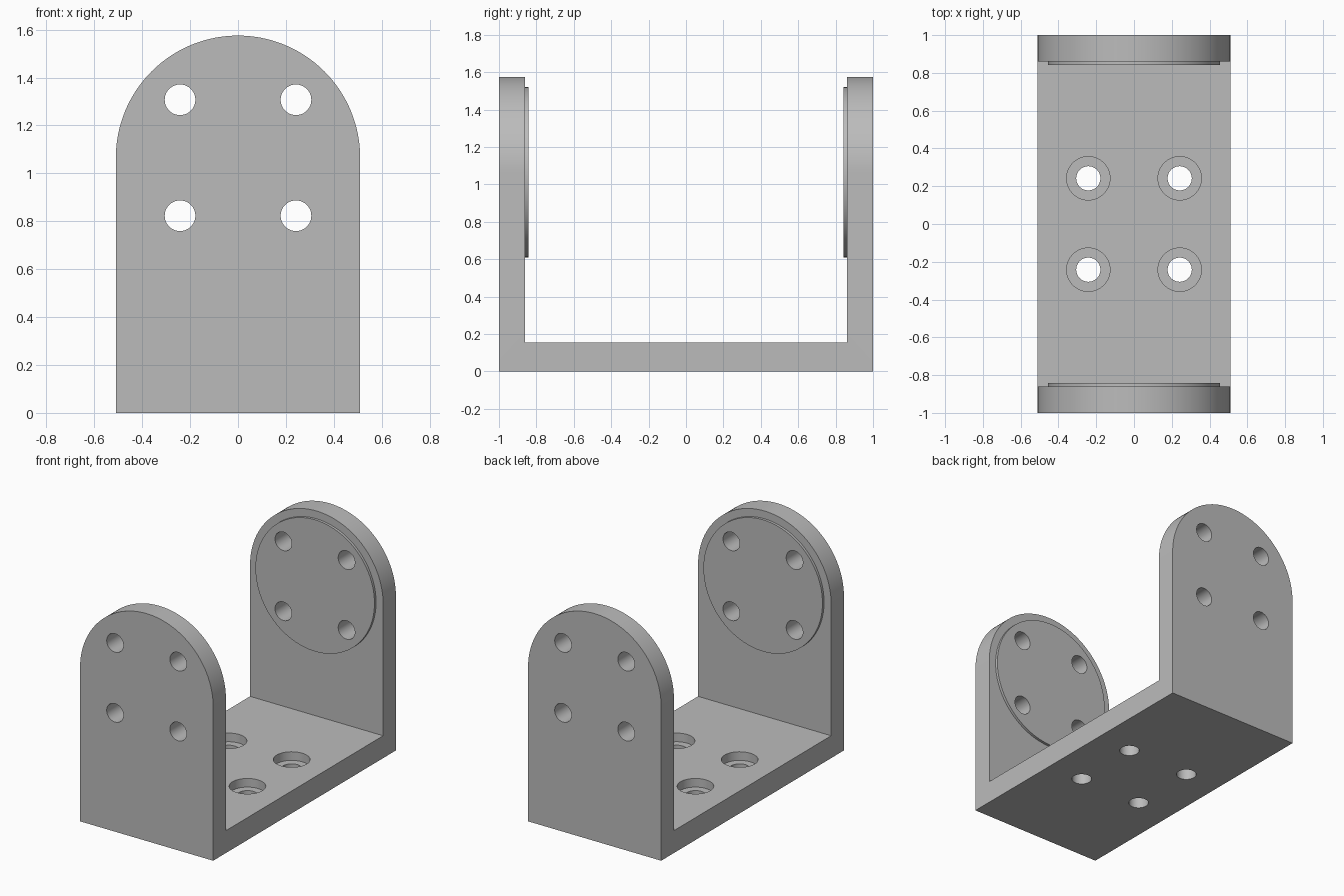
import bpy
import bmesh
from math import sin, cos, pi, radians
from mathutils import Vector

if "Cube" in bpy.data.objects:
    bpy.data.objects.remove(bpy.data.objects["Cube"])

HALF_W, HALF_L = 0.51, 1.0      # bracket half width and half length
AXIS_Z = 1.065                  # centre height of the rounded ears
WALL_Y, FLOOR_Z = 0.86, 0.155   # inner wall face and floor top
BOSS_R, BOSS_Y = 0.456, 0.842   # raised round pads
HOLE_R, BORE_R = 0.064, 0.115
BORE_Z = 0.095
PITCH = 0.242                   # hole offset from the pattern centre

gray = bpy.data.materials.new("plain gray")
gray.use_nodes = True
color = (0.5, 0.5, 0.5, 1)
gray.diffuse_color = color
gray.node_tree.nodes["Principled BSDF"].inputs["Base Color"].default_value = color


def prism(name, points, direction):
    """Extrude a closed outline into a solid."""
    bm = bmesh.new()
    face = bm.faces.new([bm.verts.new(p) for p in points])
    grown = bmesh.ops.extrude_face_region(bm, geom=[face])["geom"]
    verts = [v for v in grown if isinstance(v, bmesh.types.BMVert)]
    bmesh.ops.translate(bm, vec=direction, verts=verts)
    bmesh.ops.recalc_face_normals(bm, faces=bm.faces)
    mesh = bpy.data.meshes.new(name)
    bm.to_mesh(mesh)
    bm.free()
    mesh.materials.append(gray)
    obj = bpy.data.objects.new(name, mesh)
    bpy.context.collection.objects.link(obj)
    return obj


def cylinder(name, radius, start, end, sides=48):
    """Round solid between two points, along y or z."""
    start, end = Vector(start), Vector(end)
    along = end - start
    side = Vector((0, 0, 1)) if abs(along.y) > abs(along.z) else Vector((0, 1, 0))
    ring = [start + radius * (cos(a) * Vector((1, 0, 0)) + sin(a) * side)
            for a in (2 * pi * i / sides for i in range(sides))]
    return prism(name, ring, along)


def combine(target, tool, operation):
    """Apply a boolean and discard the tool."""
    mod = target.modifiers.new(operation, "BOOLEAN")
    mod.operation, mod.object, mod.solver = operation, tool, "EXACT"
    bpy.context.view_layer.objects.active = target
    bpy.ops.object.modifier_apply(modifier=mod.name)
    bpy.data.objects.remove(tool)


# Arched outline swept along the whole length
arc = [(HALF_W * cos(pi * i / 64), -HALF_L, AXIS_Z + HALF_W * sin(pi * i / 64))
       for i in range(65)]
outline = [(-HALF_W, -HALF_L, 0), (HALF_W, -HALF_L, 0)] + arc
bracket = prism("u_bracket", outline, Vector((0, 2 * HALF_L, 0)))

# Open channel between the ears
channel = [(-1, -WALL_Y, FLOOR_Z), (-1, WALL_Y, FLOOR_Z),
           (-1, WALL_Y, 2), (-1, -WALL_Y, 2)]
combine(bracket, prism("channel_cutter", channel, Vector((2, 0, 0))), "DIFFERENCE")

# Round pads on the inner ear faces
for s in (-1, 1):
    pad = cylinder("round_pad", BOSS_R, (0, s * BOSS_Y, AXIS_Z),
                   (0, s * (WALL_Y + 0.05), AXIS_Z), 96)
    combine(bracket, pad, "UNION")

# Ear bolt holes and counterbored floor holes
for x in (-PITCH, PITCH):
    for d in (-PITCH, PITCH):
        combine(bracket, cylinder("ear_hole_cutter", HOLE_R, (x, -1.2, AXIS_Z + d),
                                  (x, 1.2, AXIS_Z + d)), "DIFFERENCE")
        combine(bracket, cylinder("floor_hole_cutter", HOLE_R, (x, d, -0.2),
                                  (x, d, 0.4)), "DIFFERENCE")
        combine(bracket, cylinder("counterbore_cutter", BORE_R, (x, d, BORE_Z),
                                  (x, d, 0.4)), "DIFFERENCE")

# Smooth round walls, crisp edges
bpy.ops.object.select_all(action="DESELECT")
bracket.select_set(True)
bpy.context.view_layer.objects.active = bracket
bpy.ops.object.shade_smooth_by_angle(angle=radians(30))
